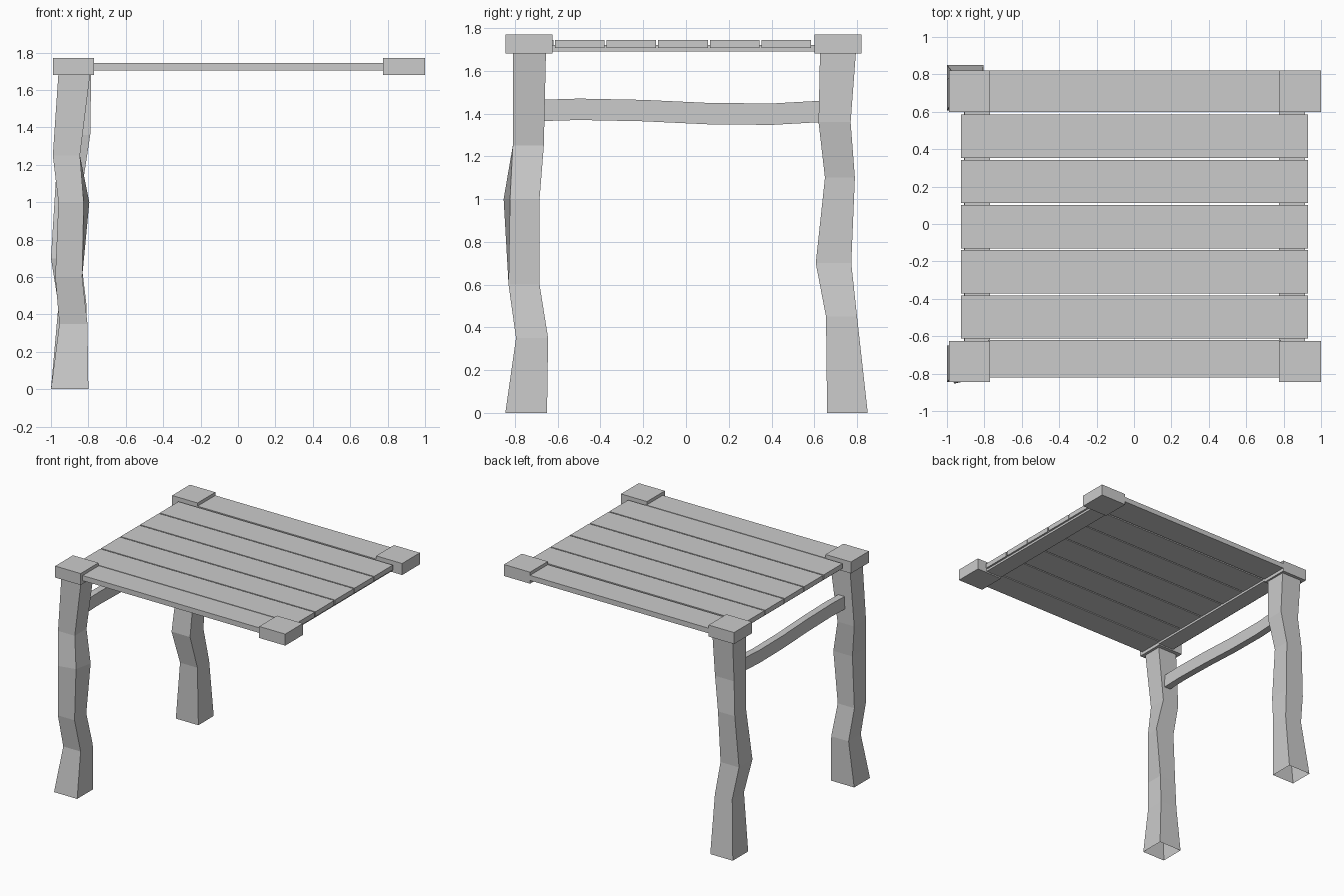
import bpy

if "Cube" in bpy.data.objects:
    bpy.data.objects.remove(bpy.data.objects["Cube"])


def make_object(name, verts, faces):
    mesh = bpy.data.meshes.new(name)
    mesh.from_pydata(verts, [], faces)
    obj = bpy.data.objects.new(name, mesh)
    bpy.context.collection.objects.link(obj)
    return obj


def box(name, x, y, z):
    verts = [(a, b, c) for c in z for b in y for a in x]
    faces = [(0, 2, 3, 1), (4, 5, 7, 6), (0, 1, 5, 4),
             (1, 3, 7, 5), (3, 2, 6, 7), (2, 0, 4, 6)]
    return make_object(name, verts, faces)


def loft(name, rings, caps):
    """Bridge a list of four-cornered rings, optionally closing the ends."""
    verts = [p for ring in rings for p in ring]
    faces = []
    for r in range(len(rings) - 1):
        for i in range(4):
            a, b = r * 4 + i, r * 4 + (i + 1) % 4
            faces.append((a, b, b + 4, a + 4))
    if caps:
        n = len(verts)
        faces += [(3, 2, 1, 0), (n - 4, n - 3, n - 2, n - 1)]
    return make_object(name, verts, faces)


def leg(name, sections, twist_ring, twist):
    """Crooked post from sections (z, x0, x1, y0, y1), one ring slightly twisted."""
    rings = []
    for i, (z, x0, x1, y0, y1) in enumerate(sections):
        t = twist if i == twist_ring else 0
        rings.append([(x0, y0 - t, z), (x1 - t / 2, y0, z),
                      (x1 + t / 2, y1, z), (x0, y1, z)])
    return loft(name, rings, False)


# Crooked legs, open underneath, on the left side only
leg("front_leg", [(0, -1.0, -0.80, -0.845, -0.65),
                  (0.35, -0.955, -0.805, -0.795, -0.645),
                  (0.60, -0.977, -0.833, -0.83, -0.685),
                  (1.00, -0.96, -0.81, -0.823, -0.685),
                  (1.25, -0.99, -0.845, -0.81, -0.665),
                  (1.69, -0.96, -0.79, -0.81, -0.655)], 3, 0.03)
leg("back_leg", [(0, -1.0, -0.805, 0.66, 0.85),
                 (0.45, -0.96, -0.81, 0.655, 0.80),
                 (0.70, -1.0, -0.84, 0.607, 0.773),
                 (1.10, -0.975, -0.83, 0.65, 0.79),
                 (1.36, -0.955, -0.79, 0.62, 0.77),
                 (1.69, -0.96, -0.785, 0.627, 0.795)], 3, 0.0)

# Wavy crossbar between the legs
path = [(-0.67, 1.465), (-0.5, 1.47), (-0.2, 1.464),
        (0.1, 1.45), (0.4, 1.447), (0.63, 1.46)]
loft("crossbar", [[(-0.91, y, z - 0.1), (-0.91, y, z),
                   (-0.855, y, z), (-0.855, y, z - 0.1)] for y, z in path], True)

# Corner blocks
for side, xs in (("left", (-0.99, -0.77)), ("right", (0.775, 1.0))):
    box("front_%s_block" % side, xs, (-0.845, -0.625), (1.68, 1.77))
    box("back_%s_block" % side, xs, (0.60, 0.82), (1.68, 1.77))

# Outer boards between the blocks
box("front_board", (-0.78, 0.785), (-0.82, -0.62), (1.705, 1.745))
box("back_board", (-0.78, 0.785), (0.60, 0.82), (1.705, 1.745))

# Inner planks
for i in range(5):
    y = -0.613 + i * 0.2415
    box("plank_%d" % (i + 1), (-0.925, 0.93), (y, y + 0.232), (1.707, 1.745))

# Rails under the plank ends
box("left_rail", (-0.905, -0.77), (-0.63, 0.605), (1.69, 1.72))
box("right_rail", (0.775, 0.915), (-0.63, 0.605), (1.69, 1.72))
